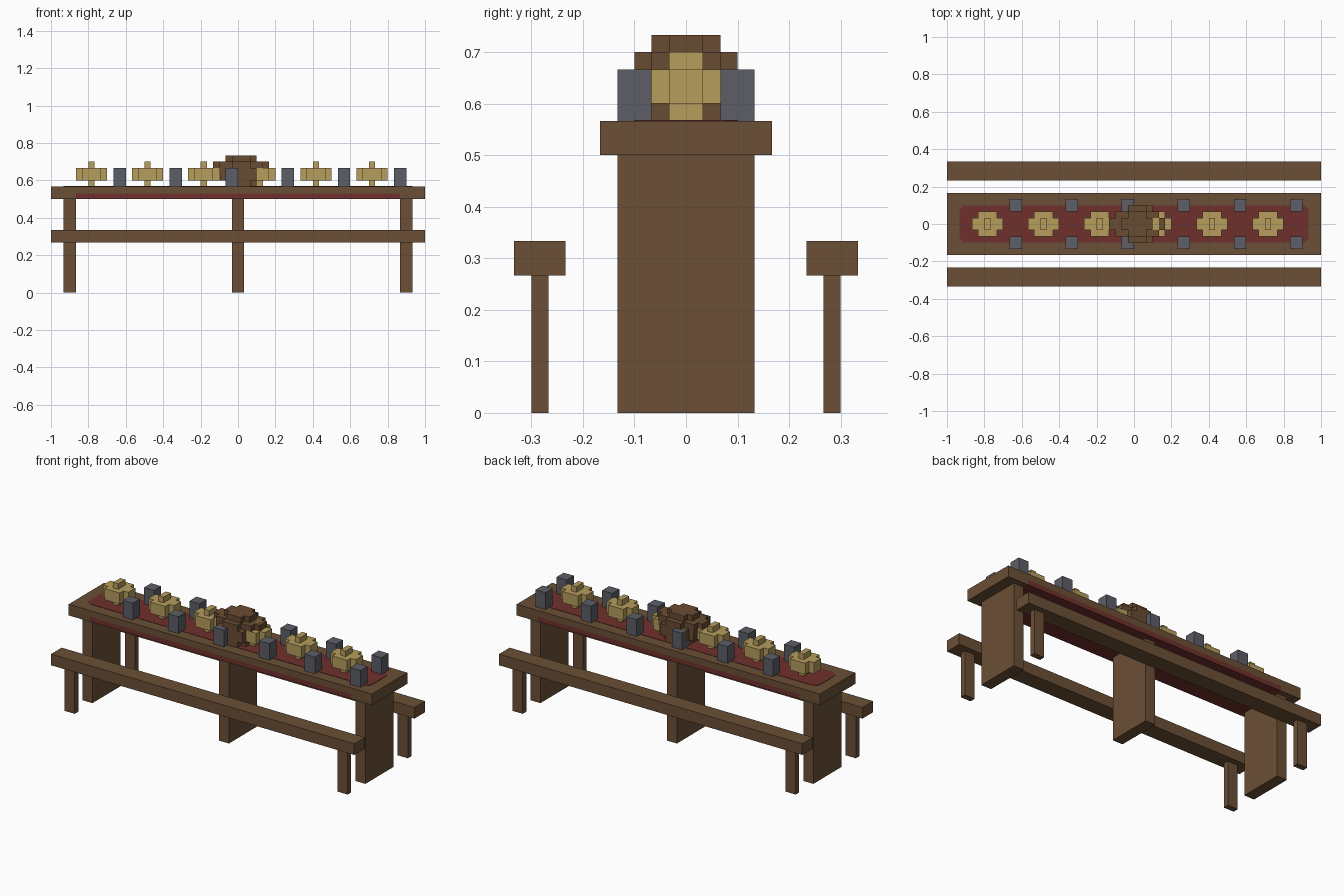
import bpy, bmesh

cube = bpy.data.objects.get("Cube")
if cube:
    bpy.data.objects.remove(cube, do_unlink=True)

U = 1 / 30  # block size


def material(name, r, g, b):
    m = bpy.data.materials.new(name)
    m.use_nodes = True
    m.diffuse_color = (r, g, b, 1)
    m.node_tree.nodes["Principled BSDF"].inputs["Base Color"].default_value = (r, g, b, 1)
    return m


wood = material("brown wood", 0.147, 0.078, 0.037)
meat = material("roast brown", 0.141, 0.072, 0.032)
gold = material("golden bread", 0.468, 0.337, 0.107)
grey = material("pewter grey", 0.109, 0.114, 0.136)
red = material("red cloth", 0.162, 0.030, 0.025)


def build(name, boxes, *mats):
    """One object made of boxes given as (x0, x1, y0, y1, z0, z1) in block units."""
    bm = bmesh.new()
    for x0, x1, y0, y1, z0, z1 in boxes:
        verts = bmesh.ops.create_cube(bm, size=1)["verts"]
        for v in verts:
            v.co.x = (x1 if v.co.x > 0 else x0) * U
            v.co.y = (y1 if v.co.y > 0 else y0) * U
            v.co.z = (z1 if v.co.z > 0 else z0) * U
    return finish(name, bm, *mats)


def finish(name, bm, *mats):
    mesh = bpy.data.meshes.new(name)
    bm.to_mesh(mesh)
    bm.free()
    for m in mats:
        mesh.materials.append(m)
    obj = bpy.data.objects.new(name, mesh)
    bpy.context.collection.objects.link(obj)
    return obj


def layers(cx, z, spec):
    """Stepped blob: each layer is (height, [(half width, half depth), ...])."""
    out = []
    for height, steps in spec:
        out += [(cx - w, cx + w, -d, d, z, z + height) for w, d in steps]
        z += height
    return out


# Table top with red lower rim and underside
bm = bmesh.new()
bmesh.ops.create_cube(bm, size=1)
for v in bm.verts:
    v.co.x *= 2
    v.co.y *= 10 * U
    v.co.z = v.co.z * 2 * U + 16 * U
for co, no in (((-26 * U, 0, 0), (1, 0, 0)), ((26 * U, 0, 0), (1, 0, 0)), ((0, 0, 15.85 * U), (0, 0, 1))):
    bmesh.ops.bisect_plane(bm, geom=bm.verts[:] + bm.edges[:] + bm.faces[:], plane_co=co, plane_no=no)
for f in bm.faces:
    c = f.calc_center_median()
    f.material_index = int(abs(c.x) < 0.8 and c.z < 15.8 * U)
finish("table_top", bm, wood, red)

# Cloth runner with clipped corners
bm = bmesh.new()
L, W, C = 28 * U, 3 * U, 0.7 * U
corners = [(L - C, -W), (L, C - W), (L, W - C), (L - C, W)]
outline = corners + [(-x, -y) for x, y in corners]
face = bm.faces.new([bm.verts.new((x, y, 17 * U)) for x, y in outline])
top = bmesh.ops.extrude_face_region(bm, geom=[face])["geom"]
bmesh.ops.translate(bm, vec=(0, 0, 0.002), verts=[g for g in top if isinstance(g, bmesh.types.BMVert)])
bmesh.ops.recalc_face_normals(bm, faces=bm.faces[:])
finish("cloth_runner", bm, red)

# Table legs
for name, x in (("right", -27), ("middle", 0), ("left", 27)):
    build("table_leg_" + name, [(x - 1, x + 1, -4, 4, 0, 15)], wood)

# Benches
for name, s in (("front", -1), ("back", 1)):
    build("bench_seat_" + name, [(-30, 30, s * 8.5 - 1.5, s * 8.5 + 1.5, 8, 10)], wood)
    build("bench_legs_" + name,
          [(x - 1, x + 1, s * 8.5 - 0.5, s * 8.5 + 0.5, 0, 8) for x in (-27, 27)], wood)

# Mugs and bread loaves along the table
bread = [(1, [(0.5, 1)]), (2, [(2.5, 1), (1.5, 2)]), (1, [(0.5, 1)])]
for i in range(6):
    x = -19 + 9 * i
    for side, s in (("front", -1), ("back", 1)):
        build(f"mug_{side}_{i + 1}", [(x - 1, x + 1, s * 3 - 1, s * 3 + 1, 17, 20)], grey)
    build(f"bread_{i + 1}", layers(x - 4.5, 17, bread), gold)

# Roast in the middle
roast = [
    (1, [(2.5, 2), (1.5, 3)]),
    (1, [(3.5, 1.05), (3.4, 2), (2.5, 3)]),
    (1, [(4.5, 0.95), (3.5, 2), (2.5, 3)]),
    (1, [(4.5, 1), (3.5, 2), (1.5, 3)]),
    (1, [(2.5, 1), (1.5, 2)]),
]
build("roast", layers(0.5, 17, roast), meat)
